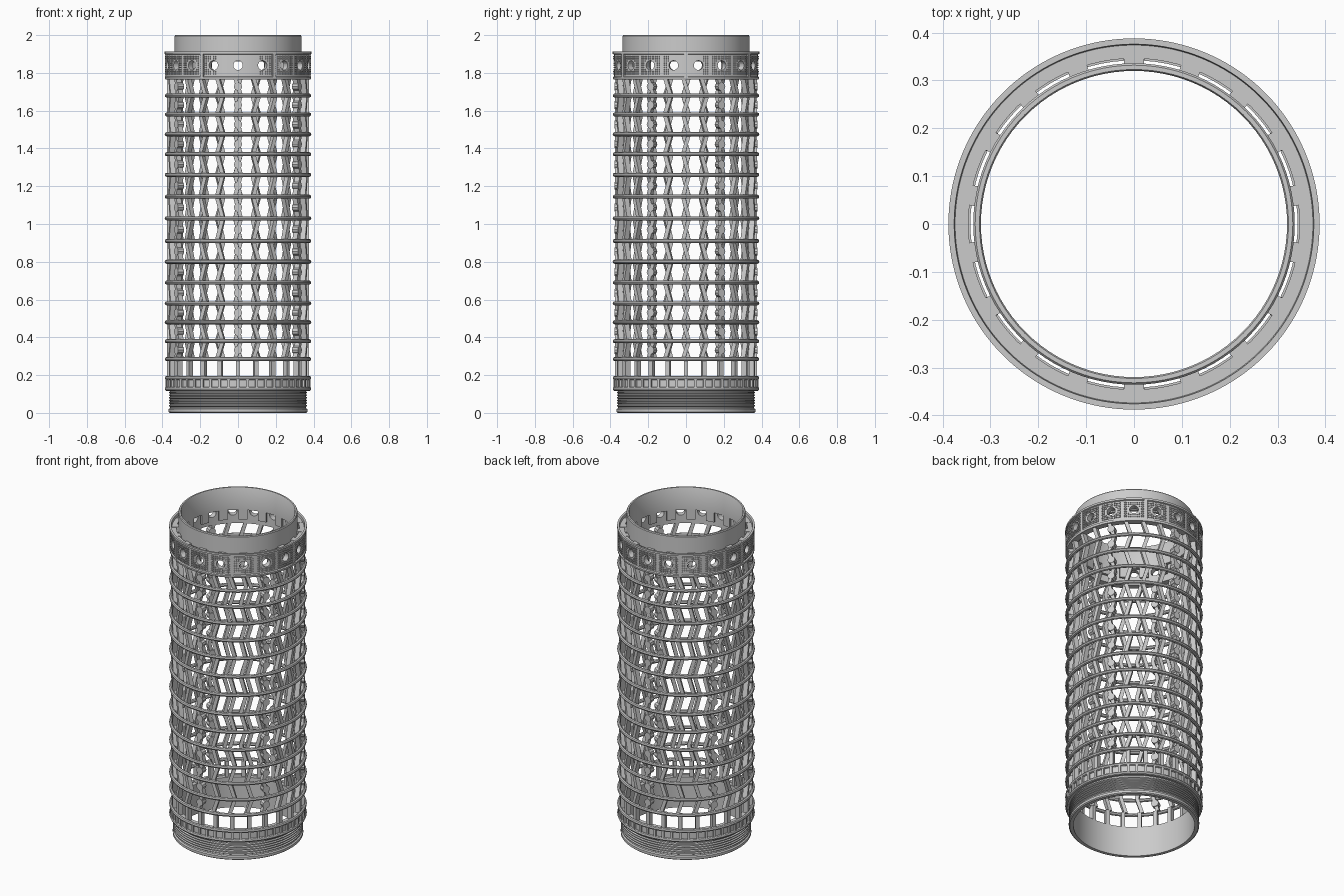
import bpy, bmesh, math
from math import sin, cos, pi, radians

if "Cube" in bpy.data.objects:
    bpy.data.objects.remove(bpy.data.objects["Cube"])

FRONT = -pi / 2


def finish(name, bm, smooth=True):
    bmesh.ops.recalc_face_normals(bm, faces=bm.faces)
    me = bpy.data.meshes.new(name)
    bm.to_mesh(me)
    bm.free()
    ob = bpy.data.objects.new(name, me)
    bpy.context.collection.objects.link(ob)
    if smooth:
        bpy.ops.object.select_all(action='DESELECT')
        ob.select_set(True)
        bpy.context.view_layer.objects.active = ob
        bpy.ops.object.shade_smooth_by_angle(angle=radians(35))
    return ob


def lathe(name, profile, n=96):
    """Revolve a closed (r, z) profile around z."""
    bm = bmesh.new()
    rows = [[bm.verts.new((r * cos(2 * pi * i / n), r * sin(2 * pi * i / n), z))
             for r, z in profile] for i in range(n)]
    k = len(profile)
    for i in range(n):
        a, b = rows[i], rows[(i + 1) % n]
        for j in range(k):
            bm.faces.new((a[j], b[j], b[(j + 1) % k], a[(j + 1) % k]))
    return finish(name, bm)


def block(bm, r0, r1, width, z0, z1, a0, a1=None):
    """Radial block; a0/a1 are its bottom and top angles."""
    a1 = a0 if a1 is None else a1
    vs = []
    for a, z in ((a0, z0), (a1, z1)):
        for r, w in ((r0, -1), (r1, -1), (r1, 1), (r0, 1)):
            t = w * width / 2
            vs.append(bm.verts.new((r * cos(a) - t * sin(a), r * sin(a) + t * cos(a), z)))
    for f in ((3, 2, 1, 0), (4, 5, 6, 7), (0, 1, 5, 4), (1, 2, 6, 5), (2, 3, 7, 6), (3, 0, 4, 7)):
        bm.faces.new([vs[i] for i in f])


def tube(bm, r, depth, radius, a, z, seg=16):
    """Cylinder whose axis points outward at angle a."""
    from mathutils import Matrix
    m = (Matrix.Translation((r * cos(a), r * sin(a), z)) @ Matrix.Rotation(a, 4, 'Z')
         @ Matrix.Rotation(pi / 2, 4, 'Y'))
    bmesh.ops.create_cone(bm, cap_ends=True, segments=seg, radius1=radius, radius2=radius,
                          depth=depth, matrix=m)


# Threaded bottom collar
prof = [(0.342, 0.0), (0.362, 0.0), (0.368, 0.005), (0.368, 0.02), (0.360, 0.025)]
for i in range(6):
    z = 0.032 + i * 0.014
    prof += [(0.359, z), (0.366, z + 0.004), (0.366, z + 0.008), (0.359, z + 0.012)]
prof += [(0.360, 0.125), (0.342, 0.125)]
lathe("threaded_collar", prof)

# Ribbed base band above the collar
lathe("base_band", [(0.342, 0.12), (0.374, 0.12), (0.374, 0.188), (0.342, 0.188)])
bm = bmesh.new()
for i in range(48):
    block(bm, 0.37, 0.384, 0.014, 0.125, 0.185, FRONT + i * 2 * pi / 48)
finish("base_ribs", bm, False)

# Horizontal hoops
levels = [0.185, 0.285, 0.38, 0.48, 0.58, 0.69, 0.80, 0.91, 1.03, 1.145,
          1.26, 1.37, 1.475, 1.58, 1.68]
for i, z in enumerate([0.127] + levels):
    lathe(f"hoop_{i:02d}", [(0.377 + 0.011 * cos(t * pi / 4), z + 0.011 * sin(t * pi / 4))
                            for t in range(8)], 72)

# Zigzag lattice bars, straight in the lowest row
bars, knots = bmesh.new(), bmesh.new()
steps = levels + [1.775]
for i in range(24):
    a = FRONT + i * 2 * pi / 24
    for j in range(len(steps) - 1):
        d = 0 if j == 0 else radians(2.4) * (1 if j % 2 else -1)
        block(bars, 0.347, 0.376, 0.022, steps[j], steps[j + 1], a - d, a + d)
        if i % 4 == 0 and j > 0:
            tube(knots, 0.36, 0.036, 0.022, a, (steps[j] + steps[j + 1]) / 2, 10)
finish("lattice_bars", bars, False)
finish("bar_studs", knots)

# Upper band with a row of round holes
band = lathe("upper_band", [(0.346, 1.765), (0.384, 1.765), (0.387, 1.77), (0.387, 1.778),
                            (0.380, 1.782), (0.380, 1.897), (0.388, 1.90), (0.388, 1.912),
                            (0.376, 1.912), (0.374, 1.895), (0.346, 1.895)], 144)
bm = bmesh.new()
for i in range(18):
    tube(bm, 0.37, 0.12, 0.025, FRONT + i * pi / 9, 1.84, 20)
cutter = finish("hole_cutter", bm, False)
cutter.hide_render = True
cutter.hide_set(True)
mod = band.modifiers.new("holes", 'BOOLEAN')
mod.operation = 'DIFFERENCE'
mod.solver = 'EXACT'
mod.object = cutter

# Knurled grid around the holes, with plain strips every third sector
bm = bmesh.new()
for i in range(18):
    for c in range(-5, 6):
        for k in range(-4, 5):
            u, v = c * 0.0105, k * 0.0115
            if math.hypot(u, v) > 0.034:
                block(bm, 0.378, 0.3855, 0.006, 1.84 + v - 0.0035, 1.84 + v + 0.0035,
                      FRONT + i * pi / 9 + u / 0.382)
finish("band_knurling", bm, False)
bm = bmesh.new()
for i in range(6):
    block(bm, 0.376, 0.387, 0.02, 1.775, 1.902, FRONT + radians(30) + i * pi / 3)
finish("band_strips", bm, False)

# Top neck, its hanging teeth and the bridges to the band
lathe("neck", [(0.320, 1.86), (0.336, 1.86), (0.336, 1.995), (0.332, 2.0),
               (0.323, 2.0), (0.320, 1.995)])
bm = bmesh.new()
for i in range(18):
    a = FRONT + i * pi / 9
    block(bm, 0.330, 0.372, 0.042, 1.868, 1.897, a)
    block(bm, 0.320, 0.335, 0.05, 1.80, 1.865, a + pi / 18)
finish("neck_bridges_and_teeth", bm, False)
